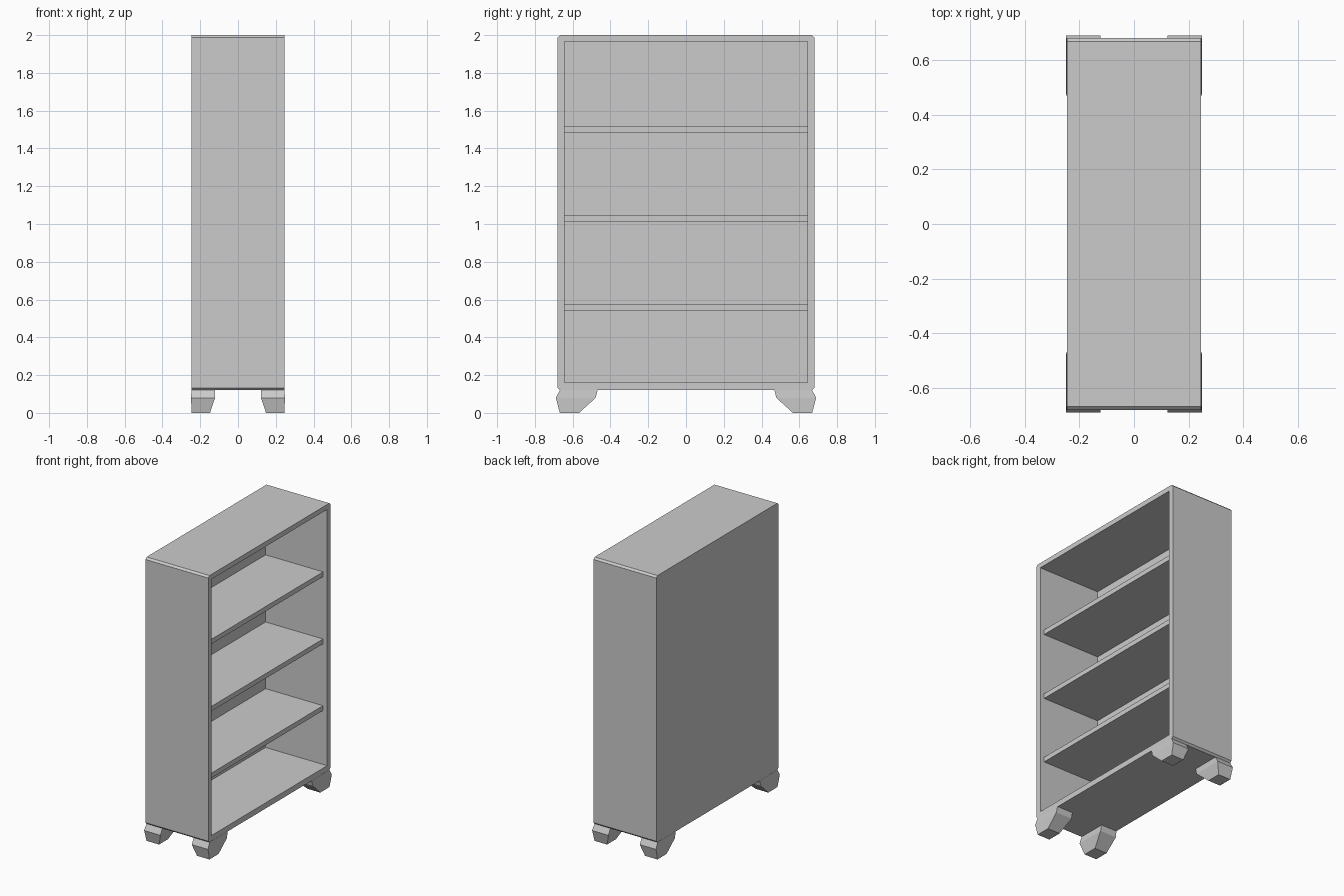
import bpy, bmesh

if "Cube" in bpy.data.objects:
    bpy.data.objects.remove(bpy.data.objects["Cube"])

grey = bpy.data.materials.new("light_grey")
grey.diffuse_color = (0.6, 0.6, 0.6, 1)
grey.use_nodes = True
grey.node_tree.nodes["Principled BSDF"].inputs["Base Color"].default_value = grey.diffuse_color

DEPTH, HALF_W, BOTTOM, TOP = 0.245, 0.68, 0.12, 2.0   # outer cabinet
IN_W, IN_BOTTOM, IN_TOP = 0.643, 0.16, 1.965          # opening
BACK, CHAMFER = -0.235, 0.013


def make(name, bm):
    bmesh.ops.recalc_face_normals(bm, faces=bm.faces)
    mesh = bpy.data.meshes.new(name)
    bm.to_mesh(mesh)
    bm.free()
    mesh.materials.append(grey)
    ob = bpy.data.objects.new(name, mesh)
    bpy.context.collection.objects.link(ob)
    return ob


def loft(name, rings):
    """Closed solid through rings that share a point count."""
    bm = bmesh.new()
    loops = [[bm.verts.new(p) for p in ring] for ring in rings]
    n = len(loops[0])
    for a, b in zip(loops, loops[1:]):
        for i in range(n):
            j = (i + 1) % n
            bm.faces.new((a[i], a[j], b[j], b[i]))
    bm.faces.new(loops[0])
    bm.faces.new(loops[-1])
    return make(name, bm)


def rect(x, half_w, z0, z1):
    return [(x, -half_w, z0), (x, half_w, z0), (x, half_w, z1), (x, -half_w, z1)]


# Hollow cabinet open towards +x, chamfered along its four long edges
c = CHAMFER
outline = [(-HALF_W + c, BOTTOM), (HALF_W - c, BOTTOM), (HALF_W, BOTTOM + c),
           (HALF_W, TOP - c), (HALF_W - c, TOP), (-HALF_W + c, TOP),
           (-HALF_W, TOP - c), (-HALF_W, BOTTOM + c)]
cabinet = loft("cabinet", [[(x, y, z) for y, z in outline] for x in (-DEPTH, DEPTH)])
cutter = loft("opening_cutter", [rect(x, IN_W, IN_BOTTOM, IN_TOP) for x in (BACK, 0.5)])
cutter.hide_render = True
cutter.hide_viewport = True
cut = cabinet.modifiers.new("opening", 'BOOLEAN')
cut.object = cutter
cut.solver = 'EXACT'

# Shelves, set slightly back from the front edge
for i, z in enumerate((0.54, 1.01, 1.483)):
    loft(f"shelf_{i + 1}", [rect(x, IN_W, z, z + 0.034) for x in (BACK, 0.213)])

# Splayed feet: (height, inner x, outer x, inner y, outer y) per level
levels = [(0.0, 0.148, 0.245, 0.566, 0.668),
          (0.08, 0.122, 0.249, 0.478, 0.689),
          (0.122, 0.122, 0.246, 0.468, 0.667)]
for sx, depth_name in ((1, "front"), (-1, "back")):
    for sy, side_name in ((1, "right"), (-1, "left")):
        loft(f"foot_{depth_name}_{side_name}",
             [[(sx * x, sy * y, z) for x, y in ((x0, y0), (x1, y0), (x1, y1), (x0, y1))]
              for z, x0, x1, y0, y1 in levels])
